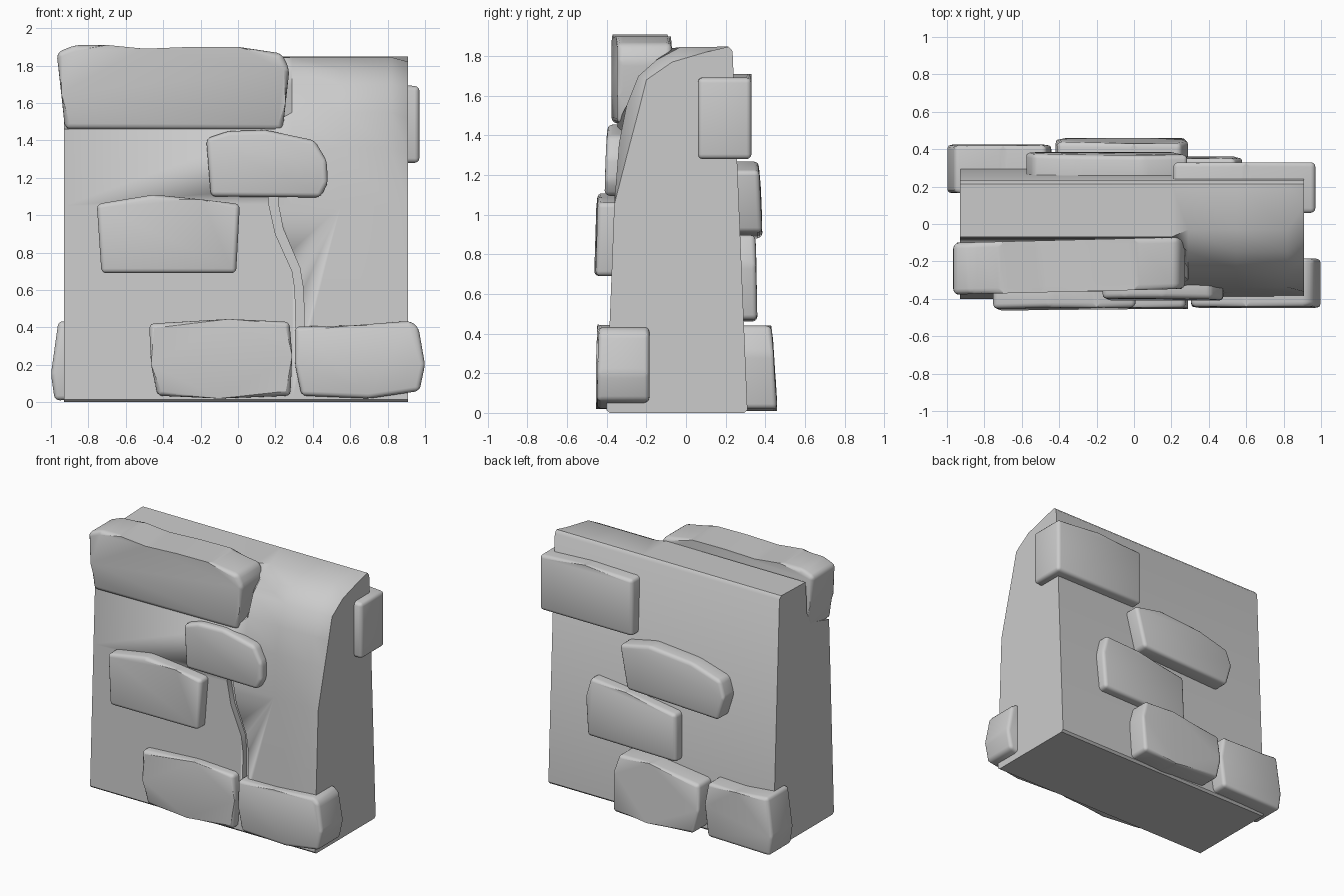
import bpy, bmesh
from mathutils import Vector

if "Cube" in bpy.data.objects:
    bpy.data.objects.remove(bpy.data.objects["Cube"])


def finish(bm, name, angle=0.7):
    bmesh.ops.recalc_face_normals(bm, faces=bm.faces[:])
    me = bpy.data.meshes.new(name)
    bm.to_mesh(me)
    bm.free()
    ob = bpy.data.objects.new(name, me)
    bpy.context.collection.objects.link(ob)
    bpy.ops.object.select_all(action='DESELECT')
    ob.select_set(True)
    bpy.context.view_layer.objects.active = ob
    bpy.ops.object.shade_smooth_by_angle(angle=angle)
    return ob


def prism(bm, outline, y_func_a, y_func_b):
    a = [bm.verts.new((x, y_func_a(x, z), z)) for x, z in outline]
    b = [bm.verts.new((x, y_func_b(x, z), z)) for x, z in outline]
    bm.faces.new(a)
    bm.faces.new(b[::-1])
    n = len(a)
    for i in range(n):
        bm.faces.new((a[i], b[i], b[(i + 1) % n], a[(i + 1) % n]))


def stone(name, outline, face, back, lean=0.0, yaw=0.0, bevel=0.025):
    """Worn block: outline in x,z; lean sets the upper face back, yaw turns it."""
    xs = [p[0] for p in outline]
    zs = [p[1] for p in outline]
    xc, zc, h = (min(xs) + max(xs)) / 2, (min(zs) + max(zs)) / 2, max(zs) - min(zs)
    s = 1 if face > 0 else -1
    bm = bmesh.new()
    prism(bm, outline,
          lambda x, z: face - s * lean * max(0, (z - zc) / h) + yaw * (x - xc),
          lambda x, z: back + yaw * (x - xc))
    bmesh.ops.bevel(bm, geom=bm.edges[:], offset=bevel, segments=3,
                    profile=0.5, affect='EDGES', clamp_overlap=True)
    return finish(bm, name)


# wall body: side profiles lofted along x, with a worn right shoulder
back_edge = [(0.31, 0.015), (0.235, 1.825), (0.215, 1.848)]
foot = [(-0.402, 0.015), (-0.385, 0.0), (0.295, 0.0)]
seat = [(-0.07, 1.84), (-0.08, 1.72), (-0.085, 1.6), (-0.2, 1.5), (-0.345, 1.46), (-0.362, 1.05)]
shoulder = [(-0.03, 1.845), (-0.15, 1.78), (-0.24, 1.70), (-0.30, 1.55), (-0.338, 1.36), (-0.362, 1.05)]
corner = [(0.10, 1.82), (-0.07, 1.77), (-0.20, 1.68), (-0.24, 1.52), (-0.29, 1.33), (-0.362, 1.05)]
sections = [(-0.93, seat), (0.2, seat), (0.29, shoulder), (0.55, shoulder),
            (0.82, shoulder), (0.91, corner)]
bm = bmesh.new()
rings = []
for x, front in sections:
    rings.append([bm.verts.new((x, y, z)) for y, z in back_edge + front + foot])
n = len(rings[0])
for r, q in zip(rings, rings[1:]):
    for i in range(n):
        bm.faces.new((r[i], r[(i + 1) % n], q[(i + 1) % n], q[i]))
bm.faces.new(rings[0])
bm.faces.new(rings[-1][::-1])
body = finish(bm, "wall_body")

# crack running down the front
crack = [(0.16, 1.14), (0.165, 1.06), (0.2, 0.9), (0.29, 0.7), (0.305, 0.6), (0.31, 0.38),
         (0.355, 0.38), (0.35, 0.6), (0.33, 0.72), (0.24, 0.93), (0.215, 1.06), (0.22, 1.14)]
bm = bmesh.new()
prism(bm, crack, lambda x, z: -0.6, lambda x, z: -0.355 + 0.036 * z)
cutter = finish(bm, "crack_cutter")
cutter.hide_render = True
cutter.hide_viewport = True
mod = body.modifiers.new("crack", 'BOOLEAN')
mod.operation = 'DIFFERENCE'
mod.solver = 'EXACT'
mod.object = cutter

# large cap stone
stone("cap_stone", [(-0.925, 1.46), (0.24, 1.455), (0.255, 1.6), (0.275, 1.78), (0.235, 1.865),
                    (0.0, 1.90), (-0.25, 1.90), (-0.5, 1.89), (-0.7, 1.91), (-0.87, 1.91),
                    (-0.97, 1.87), (-0.945, 1.65)], -0.362, -0.085, yaw=0.025, bevel=0.03)

# front stones
stone("front_stone_upper", [(-0.145, 1.10), (0.44, 1.095), (0.48, 1.17), (0.475, 1.29), (0.41, 1.40),
                            (0.15, 1.455), (-0.05, 1.45), (-0.17, 1.41)], -0.41, -0.3, lean=0.03)
stone("front_stone_middle", [(-0.73, 0.69), (-0.01, 0.69), (0.01, 1.06), (-0.2, 1.085),
                             (-0.45, 1.11), (-0.755, 1.06)], -0.46, -0.3, lean=0.03, yaw=0.01)
stone("front_stone_lower", [(-0.43, 0.035), (-0.1, 0.02), (0.28, 0.035), (0.29, 0.25), (0.275, 0.43),
                            (-0.05, 0.445), (-0.475, 0.42), (-0.465, 0.2)], -0.455, -0.3, lean=0.015)
stone("front_corner_stone", [(0.34, 0.035), (0.7, 0.02), (0.97, 0.06), (1.0, 0.2), (0.965, 0.40),
                             (0.92, 0.435), (0.6, 0.41), (0.305, 0.405), (0.305, 0.2)],
      -0.45, -0.185, lean=0.02)

# back stones
stone("back_corner_stone_top", [(0.21, 1.28), (0.97, 1.28), (0.97, 1.69), (0.6, 1.71), (0.21, 1.70)],
      0.33, 0.06)
stone("back_stone_upper", [(-0.53, 0.88), (0.22, 0.91), (0.29, 1.22), (0.05, 1.27), (-0.3, 1.24),
                           (-0.54, 1.17), (-0.58, 1.05)], 0.385, 0.2, lean=0.04)
stone("back_stone_middle", [(-0.17, 0.46), (0.56, 0.47), (0.58, 0.75), (0.54, 0.90), (0.25, 0.87),
                            (-0.16, 0.81)], 0.36, 0.2, lean=0.02)
stone("back_stone_lower", [(-0.38, 0.03), (0.0, 0.01), (0.28, 0.02), (0.29, 0.3), (0.25, 0.44),
                           (0.0, 0.44), (-0.41, 0.39), (-0.42, 0.2)], 0.46, 0.2, lean=0.06)
stone("back_corner_stone_lower", [(-0.98, 0.01), (-0.47, 0.02), (-0.44, 0.25), (-0.47, 0.42),
                                  (-0.7, 0.41), (-0.96, 0.435), (-1.0, 0.15)], 0.425, 0.165, lean=0.01)
